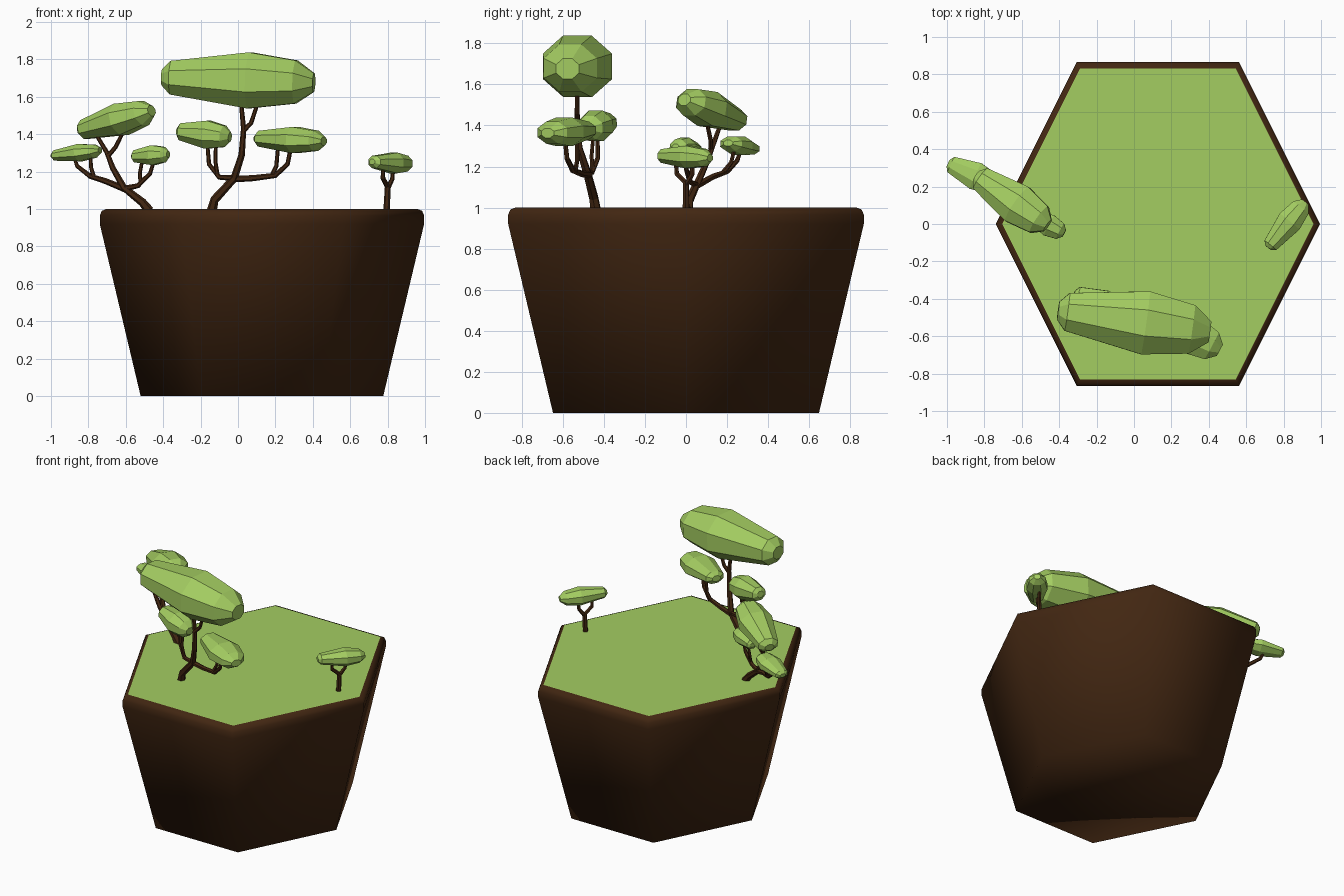
import bpy, bmesh, math
from mathutils import Matrix, Vector

if "Cube" in bpy.data.objects:
    bpy.data.objects.remove(bpy.data.objects["Cube"])


def material(name, rgb):
    m = bpy.data.materials.new(name)
    m.diffuse_color = (*rgb, 1)
    m.use_nodes = True
    m.node_tree.nodes["Principled BSDF"].inputs["Base Color"].default_value = m.diffuse_color
    return m


GREEN = material("leaf_green", (0.37, 0.61, 0.12))
BROWN = material("dark_bark", (0.055, 0.020, 0.006))


def finish(bm, name, mat, smooth=False):
    bmesh.ops.recalc_face_normals(bm, faces=bm.faces[:])
    me = bpy.data.meshes.new(name)
    bm.to_mesh(me)
    bm.free()
    me.materials.append(mat)
    for p in me.polygons:
        p.use_smooth = smooth
    ob = bpy.data.objects.new(name, me)
    bpy.context.collection.objects.link(ob)
    return ob


def loft(bm, rings, cap_start=True, cap_end=True):
    vs = [[bm.verts.new(p) for p in r] for r in rings]
    n = len(vs[0])
    for a, b in zip(vs, vs[1:]):
        for i in range(n):
            j = (i + 1) % n
            bm.faces.new((a[i], a[j], b[j], b[i]))
    if cap_start:
        bm.faces.new(vs[0][::-1])
    if cap_end:
        bm.faces.new(vs[-1])


# Hexagonal pot, tapered, with a rounded rim
CX = 0.128


def hexagon(f, z):
    return [(CX + 0.867 * f * math.cos(k * math.pi / 3),
             f * math.sin(k * math.pi / 3), z) for k in range(6)]


bm = bmesh.new()
loft(bm, [hexagon(f, z) for f, z in
          ((0.748, 0), (1, 0.92), (1, 0.965), (0.988, 0.99), (0.96, 1.0))],
     cap_end=False)
finish(bm, "pot", BROWN, smooth=True)

# Flat grass surface inside the rim
bm = bmesh.new()
bm.faces.new([bm.verts.new(p) for p in hexagon(0.96, 1.0)])
ground = finish(bm, "grass", GREEN)
if ground.data.polygons[0].normal.z < 0:
    ground.data.flip_normals()


# Faceted egg-shaped foliage: centre, half length, half width, half height, yaw, pitch
def foliage(name, c, length, width, height, yaw, pitch):
    m = (Matrix.Translation(c) @ Matrix.Rotation(math.radians(yaw), 4, 'Z')
         @ Matrix.Rotation(math.radians(-pitch), 4, 'Y'))
    rings = []
    for t, r in ((-1, 0.28), (-0.88, 0.6), (0.15, 1), (0.76, 0.77), (1, 0.33)):
        ring = []
        for k in range(8):
            a = (k + 0.5) * math.pi / 4
            ring.append(m @ Vector((t * length, r * width * math.cos(a) / 0.924,
                                    r * height * math.sin(a) / 0.924)))
        rings.append(ring)
    bm = bmesh.new()
    loft(bm, rings)
    finish(bm, name, GREEN)


foliage("large_tree_crown", (0.0, -0.52, 1.69), 0.41, 0.17, 0.15, -8, -2)
foliage("large_tree_left_leaves", (-0.183, -0.43, 1.40), 0.15, 0.085, 0.075, -20, -6)
foliage("large_tree_right_leaves", (0.278, -0.578, 1.37), 0.205, 0.105, 0.07, -28, -2)
foliage("left_tree_crown", (-0.652, 0.125, 1.472), 0.238, 0.11, 0.085, -35, 13)
foliage("left_tree_left_leaves", (-0.865, 0.265, 1.299), 0.142, 0.075, 0.046, -25, 6)
foliage("left_tree_right_leaves", (-0.468, 0.0, 1.287), 0.108, 0.06, 0.053, -28, 3)
foliage("small_tree_leaves", (0.817, -0.005, 1.247), 0.158, 0.068, 0.055, 51, -2)


# Branches: round low-poly tubes through points, tapering from r0 to r1
def branch(name, pts, r0, r1):
    pts = [Vector(p) for p in pts]
    rings = []
    for i, p in enumerate(pts):
        d = (pts[min(i + 1, len(pts) - 1)] - pts[max(i - 1, 0)]).normalized()
        u = d.cross(Vector((0.1, 1, 0))).normalized()
        v = d.cross(u)
        r = r0 + (r1 - r0) * i / (len(pts) - 1)
        rings.append([p + r * (u * math.cos(k * math.pi / 3) + v * math.sin(k * math.pi / 3))
                      for k in range(6)])
    bm = bmesh.new()
    loft(bm, rings)
    finish(bm, name, BROWN)


# Large tree
branch("large_tree_trunk", [(-0.14, -0.44, 0.99), (-0.125, -0.45, 1.05), (-0.02, -0.48, 1.165),
                            (0.02, -0.52, 1.29), (0.03, -0.53, 1.43), (0.015, -0.53, 1.58)], 0.027, 0.011)
branch("large_tree_top_twig", [(0.03, -0.53, 1.42), (0.07, -0.53, 1.46), (0.11, -0.53, 1.58)], 0.014, 0.010)
branch("large_tree_right_branch", [(-0.03, -0.47, 1.16), (0.08, -0.51, 1.165), (0.20, -0.55, 1.18),
                                   (0.265, -0.58, 1.24), (0.285, -0.59, 1.34)], 0.018, 0.011)
branch("large_tree_right_twig", [(0.18, -0.54, 1.175), (0.205, -0.53, 1.23), (0.215, -0.53, 1.34)], 0.013, 0.010)
branch("large_tree_left_branch", [(-0.02, -0.48, 1.165), (-0.10, -0.46, 1.17),
                                  (-0.155, -0.43, 1.24), (-0.165, -0.43, 1.36)], 0.016, 0.010)
branch("large_tree_left_twig", [(-0.11, -0.455, 1.18), (-0.12, -0.46, 1.25), (-0.12, -0.45, 1.37)], 0.012, 0.009)

# Left tree
branch("left_tree_trunk", [(-0.475, 0.01, 0.99), (-0.51, 0.015, 1.035), (-0.605, 0.05, 1.11)], 0.027, 0.018)
branch("left_tree_left_branch", [(-0.60, 0.05, 1.105), (-0.71, 0.13, 1.15), (-0.79, 0.2, 1.175),
                                 (-0.86, 0.25, 1.23), (-0.88, 0.27, 1.29)], 0.018, 0.009)
branch("left_tree_left_twig", [(-0.77, 0.18, 1.17), (-0.785, 0.22, 1.22), (-0.79, 0.24, 1.30)], 0.012, 0.009)
branch("left_tree_middle_branch", [(-0.605, 0.05, 1.105), (-0.67, 0.10, 1.22), (-0.70, 0.13, 1.30),
                                   (-0.765, 0.17, 1.41)], 0.018, 0.010)
branch("left_tree_middle_twig", [(-0.69, 0.12, 1.29), (-0.655, 0.12, 1.33), (-0.61, 0.10, 1.42)], 0.013, 0.010)
branch("left_tree_right_branch", [(-0.605, 0.05, 1.11), (-0.535, 0.02, 1.125), (-0.47, 0.0, 1.19),
                                  (-0.445, -0.01, 1.27)], 0.016, 0.009)
branch("left_tree_right_twig", [(-0.52, 0.015, 1.14), (-0.525, 0.03, 1.19), (-0.51, 0.03, 1.27)], 0.012, 0.009)

# Small tree
branch("small_tree_trunk", [(0.795, 0.0, 0.99), (0.80, 0.0, 1.12), (0.775, -0.045, 1.165),
                            (0.775, -0.05, 1.23)], 0.018, 0.010)
branch("small_tree_twig", [(0.80, 0.0, 1.11), (0.825, 0.03, 1.16), (0.83, 0.035, 1.23)], 0.014, 0.010)
